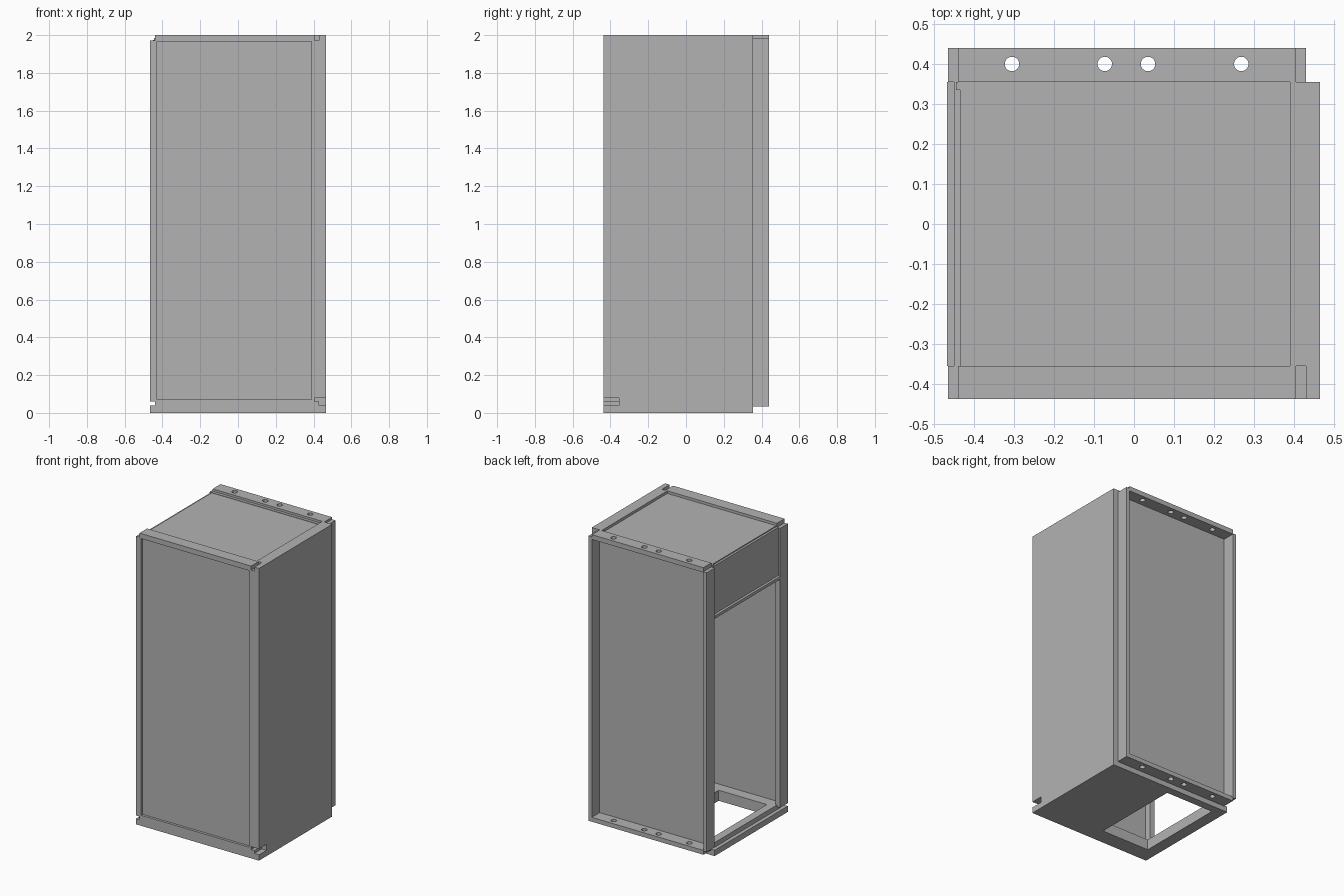
import bpy

cube = bpy.data.objects.get("Cube")
if cube:
    bpy.data.objects.remove(cube, do_unlink=True)

grey = bpy.data.materials.new("plain_grey")
grey.use_nodes = True
colour = (0.45, 0.45, 0.45, 1)
grey.diffuse_color = colour
grey.node_tree.nodes["Principled BSDF"].inputs["Base Color"].default_value = colour

# Shared outline positions
LEFT, RIGHT = 0.465, -0.465        # outer sides
FRONT, BACK = -0.437, 0.44         # outer front and back
RIM = 0.355                        # inner edge of the front and back rails
TOP, SHOULDER = 2.0, 1.972         # rail top and post top


def box(name, x, y, z):
    """Box from (min, max) ranges."""
    bpy.ops.mesh.primitive_cube_add(
        size=1, location=[sum(r) / 2 for r in (x, y, z)])
    ob = bpy.context.object
    ob.name = name
    ob.scale = [abs(r[1] - r[0]) for r in (x, y, z)]
    bpy.ops.object.transform_apply(location=False, rotation=False, scale=True)
    ob.data.materials.append(grey)
    return ob


def cut(ob, cutter):
    """Subtract a cutter and discard it."""
    mod = ob.modifiers.new("cut", "BOOLEAN")
    mod.operation = "DIFFERENCE"
    mod.solver = "EXACT"
    mod.object = cutter
    bpy.context.view_layer.objects.active = ob
    bpy.ops.object.modifier_apply(modifier=mod.name)
    bpy.data.objects.remove(cutter, do_unlink=True)


def bolt_holes(ob, z):
    for x in (-0.305, -0.073, 0.035, 0.268):
        bpy.ops.mesh.primitive_cylinder_add(
            vertices=32, radius=0.018, depth=0.2, location=(x, 0.4, z))
        cut(ob, bpy.context.object)


# Floor: wide plate and narrower step, both with the rectangular opening
floor_parts = [
    box("floor_plate", (RIGHT, LEFT), (FRONT, RIM), (0, 0.04)),
    box("floor_step", (-0.44, 0.405), (FRONT, RIM), (0.04, 0.072)),
]
for part in floor_parts:
    cut(part, box("floor_opening", (-0.385, -0.02), (-0.325, 0.3), (-0.1, 0.2)))

# Rear flanges with bolt holes
lower = box("lower_rear_flange", (-0.44, 0.43), (RIM, BACK), (0.035, 0.065))
bolt_holes(lower, 0.05)
upper = box("upper_rear_flange", (-0.44, 0.405), (RIM, BACK), (1.967, TOP))
bolt_holes(upper, 1.98)
box("upper_flange_tab", (0.405, 0.43), (RIM, BACK), (1.967, 1.985))

# Top panel sunk between the rails
box("top_front_rail", (-0.44, 0.405), (FRONT, -RIM), (1.965, TOP))
box("top_panel", (-0.435, 0.39), (-RIM, RIM), (1.955, 1.982))

# Solid left side wall and its notched front post
box("left_wall", (0.39, LEFT), (-RIM, RIM), (0.04, TOP))
box("left_post_inner", (0.39, 0.405), (FRONT, -RIM), (0.07, 1.97))
box("left_post_outer", (0.405, LEFT), (FRONT, -RIM), (0.08, SHOULDER))
box("left_post_cap", (0.43, LEFT), (FRONT, -RIM), (SHOULDER, TOP))
box("left_notch_step", (0.405, 0.43), (FRONT, -RIM), (0.04, 0.06))
box("left_rear_post", (0.405, 0.43), (RIM, BACK), (0.065, 1.967))

# Right corner posts
for label, y in (("front", (FRONT, -RIM)), ("rear", (RIM, BACK))):
    box("right_" + label + "_post", (RIGHT, -0.44), y, (0.06, SHOULDER))
box("right_post_inner", (-0.44, -0.43), (FRONT, -RIM), (0.07, 1.967))

# Thin front and back panels
box("front_panel", (-0.435, 0.395), (-0.42, -0.4), (0.06, 1.97))
box("back_panel", (-0.445, 0.43), (0.335, RIM), (0.06, 1.985))

# Short upper panel over the open right side, with a lip below
box("right_upper_panel", (-0.45, -0.435), (-RIM, RIM), (1.64, 1.975))
box("right_panel_lip", (-0.467, -0.435), (-RIM, RIM), (1.625, 1.645))
